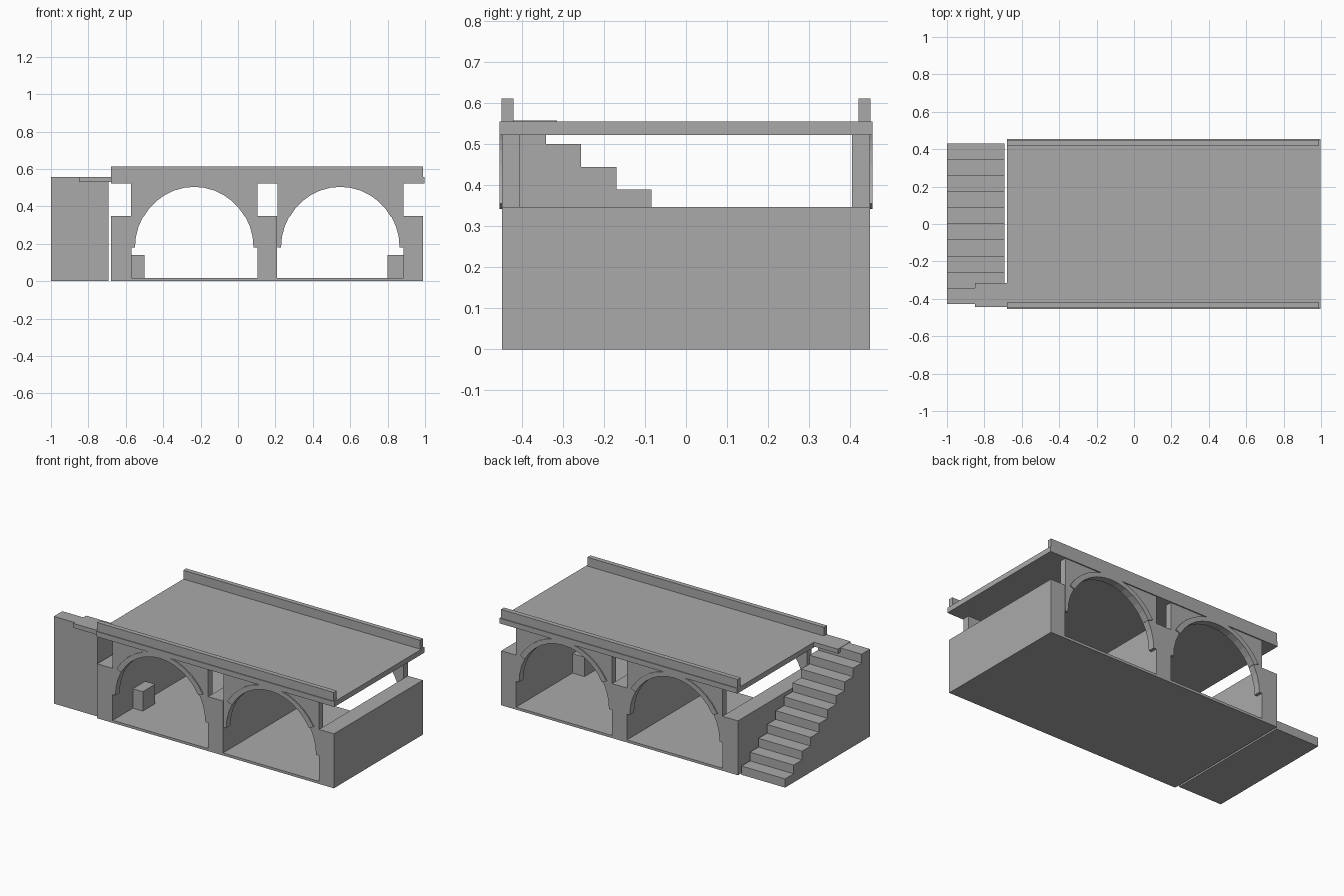
import bpy, bmesh, math

cube = bpy.data.objects.get("Cube")
if cube:
    bpy.data.objects.remove(cube, do_unlink=True)

stone = bpy.data.materials.new("grey stone")
stone.use_nodes = True
COLOUR = (0.4, 0.4, 0.4, 1)
stone.diffuse_color = COLOUR
stone.node_tree.nodes["Principled BSDF"].inputs["Base Color"].default_value = COLOUR


def prism(name, outline, start, direction):
    """Extrude a closed outline of 3D points along a direction."""
    bm = bmesh.new()
    face = bm.faces.new([bm.verts.new(p) for p in outline])
    ext = bmesh.ops.extrude_face_region(bm, geom=[face])
    moved = [v for v in ext["geom"] if isinstance(v, bmesh.types.BMVert)]
    bmesh.ops.translate(bm, verts=moved, vec=direction)
    bmesh.ops.translate(bm, verts=bm.verts, vec=start)
    bmesh.ops.recalc_face_normals(bm, faces=bm.faces)
    mesh = bpy.data.meshes.new(name)
    bm.to_mesh(mesh)
    bm.free()
    mesh.materials.append(stone)
    obj = bpy.data.objects.new(name, mesh)
    bpy.context.collection.objects.link(obj)
    return obj


def box(name, x, y, z):
    base = [(x[0], y[0], z[0]), (x[1], y[0], z[0]), (x[1], y[1], z[0]), (x[0], y[1], z[0])]
    return prism(name, base, (0, 0, 0), (0, 0, z[1] - z[0]))


def arc(rx, rz, a0, a1, segments):
    angles = [math.radians(a0 + (a1 - a0) * i / segments) for i in range(segments + 1)]
    return [(rx * math.cos(a), 0, rz * math.sin(a)) for a in angles]


HALF = 0.448
SPRING = 0.18
PIER_TOP = 0.347
DECK_BOTTOM = 0.523

# Floor and full-depth piers
box("floor", (-0.68, 0.99), (-HALF, HALF), (0, 0.016))
for name, x in (("right_pier", (-0.68, -0.57)), ("middle_pier", (0.103, 0.208)),
                ("left_pier", (0.885, 0.99))):
    box(name, x, (-HALF, HALF), (0, PIER_TOP))

# Arched panels with raised trim, on the front and back
for label, centre in (("right", -0.234), ("left", 0.547)):
    half_width = 0.337
    top = DECK_BOTTOM - SPRING
    panel = arc(0.317, 0.326, 0, 180, 18)
    panel += [(-half_width, 0, 0), (-half_width, 0, top), (half_width, 0, top), (half_width, 0, 0)]
    trim = arc(0.314, 0.324, 30, 150, 12) + arc(0.352, 0.352, 150, 30, 12)
    for side, sign in (("front", -1), ("back", 1)):
        prism(f"{side}_{label}_arch_panel", panel, (centre, sign * 0.405, SPRING),
              (0, sign * (HALF - 0.405), 0))
        prism(f"{side}_{label}_arch_trim", trim, (centre, sign * 0.41, SPRING),
              (0, sign * 0.045, 0))

# Deck and parapets
box("deck", (-0.68, 0.998), (-0.455, 0.455), (DECK_BOTTOM, 0.556))
for side, y in (("front", (-0.45, -0.42)), ("back", (0.42, 0.45))):
    box(f"{side}_parapet", (-0.68, 0.99), y, (0.55, 0.612))

# Blocks against the outer piers
box("right_inner_block", (-0.575, -0.5), (-0.245, -0.12), (0.01, 0.14))
box("left_inner_block", (0.8, 0.89), (-0.245, -0.12), (0.01, 0.14))

# Solid staircase rising to the front
steps, rise, run, foot = 10, 0.0556, 0.0857, 0.43
profile = [(0, foot, 0)]
for i in range(steps):
    y = foot - i * run
    profile += [(0, y, (i + 1) * rise), (0, y - run, (i + 1) * rise)]
profile.append((0, foot - steps * run, 0))
prism("staircase", profile, (-1, 0, 0), (0.308, 0, 0))

# Landing plate between stairs and deck
box("landing", (-0.85, -0.67), (-0.445, -0.315), (0.53, 0.558))
